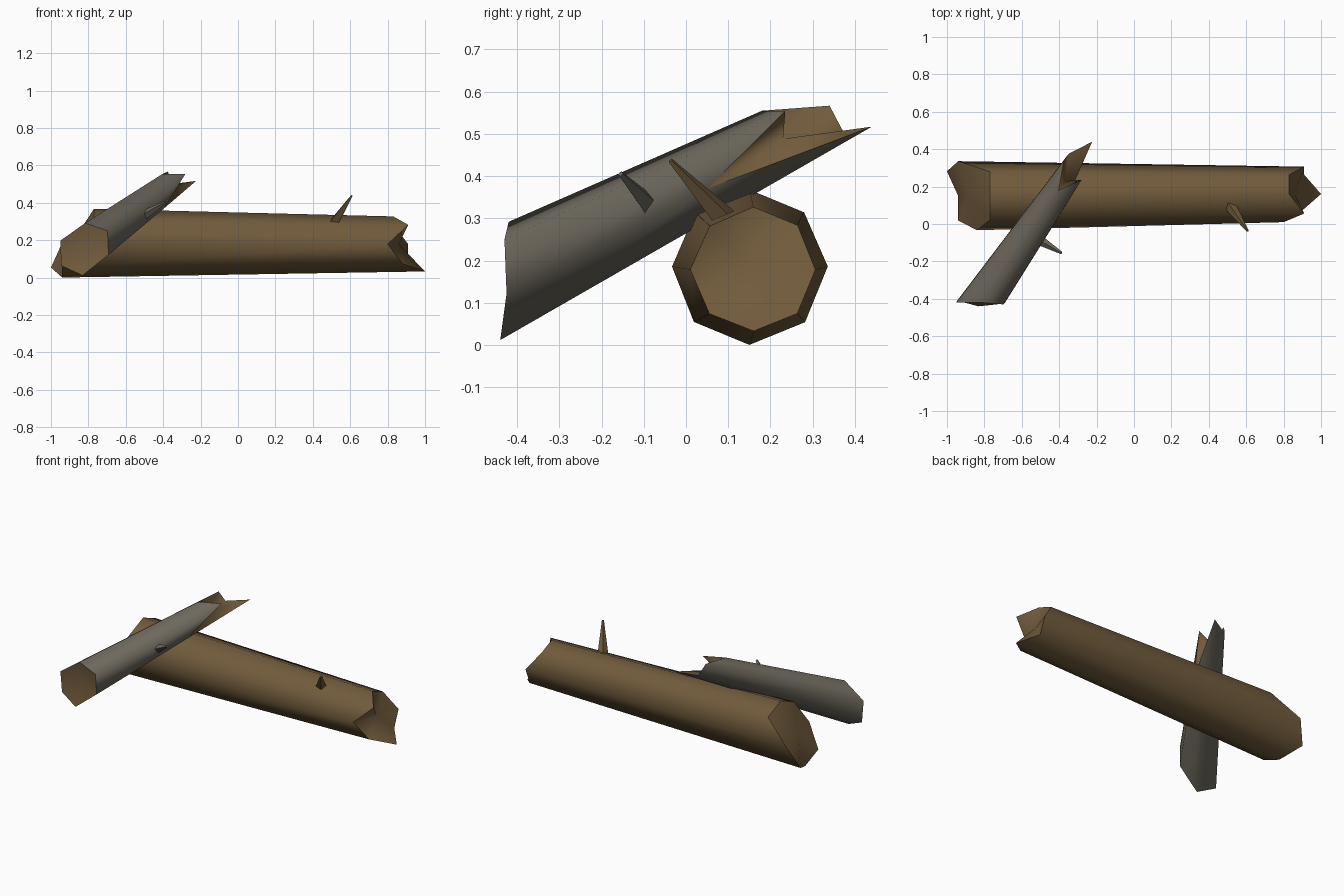
import bpy, bmesh
from math import sin, cos, tau
from mathutils import Vector

if "Cube" in bpy.data.objects:
    bpy.data.objects.remove(bpy.data.objects["Cube"])


def material(name, rgb):
    m = bpy.data.materials.new(name)
    m.use_nodes = True
    m.diffuse_color = (*rgb, 1)
    bsdf = m.node_tree.nodes["Principled BSDF"]
    bsdf.inputs["Base Color"].default_value = (*rgb, 1)
    bsdf.inputs["Roughness"].default_value = 0.9
    return m


brown = material("brown wood", (0.165, 0.105, 0.045))
grey = material("grey bark", (0.155, 0.14, 0.11))


def log(name, start, end, r0, r1, phase, axis, cut0, cut1, mids, mats):
    """Tapered log; each edge line is cut off at its own coordinate on the given axis."""
    start, end = Vector(start), Vector(end)
    d = (end - start).normalized()
    u = d.cross(Vector((0, 0, 1))).normalized()
    v = u.cross(d)
    n = len(cut0)

    def cut(a, b, value):
        return a.lerp(b, (value - a[axis]) / (b[axis] - a[axis]))

    bm = bmesh.new()
    rings = [[], []]
    for i in range(n):
        angle = phase + tau * i / n
        out = u * cos(angle) + v * sin(angle)
        a, b = start + out * r0, end + out * r1
        for ring, value in zip(rings, (cut0[i], cut1[i])):
            ring.append(bm.verts.new(cut(a, b, value)))
    hubs = [bm.verts.new(cut(start, end, m)) for m in mids]
    for i in range(n):
        j = (i + 1) % n
        bm.faces.new((rings[0][i], rings[0][j], rings[1][j], rings[1][i]))
        for ring, hub in zip(rings, hubs):
            bm.faces.new((ring[j], ring[i], hub)).material_index = 1
    for f in bm.faces:
        f.smooth = True
    # keep the broken rims sharp
    for e in bm.edges:
        if len({f.material_index for f in e.link_faces}) > 1:
            e.smooth = False
    bmesh.ops.recalc_face_normals(bm, faces=bm.faces)
    return finish(name, bm, mats)


def twig(name, base, tip, r0, r1, sides, mat):
    """Short flat-sided broken branch."""
    base, tip = Vector(base), Vector(tip)
    d = tip - base
    bm = bmesh.new()
    bmesh.ops.create_cone(bm, cap_ends=True, segments=sides, radius1=r0,
                          radius2=r1, depth=d.length)
    bm.transform(d.to_track_quat("Z", "Y").to_matrix().to_4x4())
    bmesh.ops.translate(bm, verts=bm.verts, vec=(base + tip) / 2)
    return finish(name, bm, [mat])


def finish(name, bm, mats):
    me = bpy.data.meshes.new(name)
    bm.to_mesh(me)
    bm.free()
    for m in mats:
        me.materials.append(m)
    ob = bpy.data.objects.new(name, me)
    bpy.context.collection.objects.link(ob)
    return ob


# Large log: edges run front, front-top, top, back-top, back, back-bottom, bottom, front-bottom
log("large_log", (-0.95, 0.15, 0.186), (0.95, 0.16, 0.178), 0.186, 0.146, 0, 0,
    [-0.84, -0.77, -0.77, -0.77, -0.94, -1.0, -0.94, -0.94],
    [0.80, 0.91, 0.83, 0.83, 0.91, 0.91, 1.0, 0.88],
    (-0.89, 0.86), [brown, brown])

# Small log leaning across it, with brown broken ends
log("small_log", (-0.817, -0.42, 0.16), (-0.41, 0.17, 0.458), 0.124, 0.087, tau / 12, 1,
    [-0.43, -0.42, -0.42, -0.41, -0.44, -0.425],
    [0.235, 0.18, 0.34, 0.375, 0.44, 0.05],
    (-0.40, 0.23), [grey, brown])

# Broken branches
twig("large_log_twig", (0.505, 0.11, 0.28), (0.608, -0.037, 0.437), 0.034, 0.006, 4, brown)
twig("small_log_twig", (-0.50, -0.09, 0.335), (-0.387, -0.155, 0.405), 0.026, 0.007, 4, grey)
